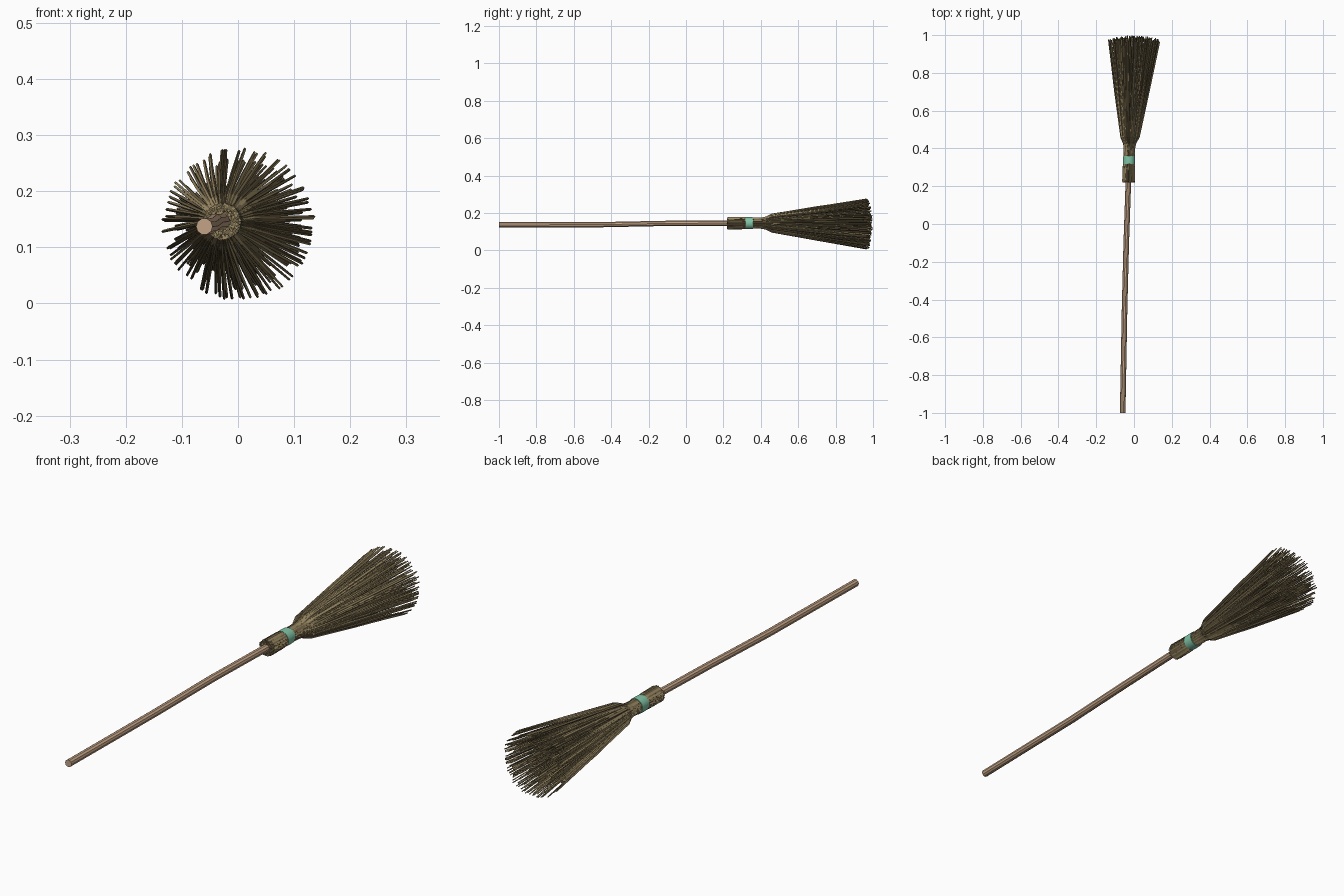
import bpy, math, random
from mathutils import Vector

if "Cube" in bpy.data.objects:
    bpy.data.objects.remove(bpy.data.objects["Cube"])

random.seed(7)


def material(name, color):
    m = bpy.data.materials.new(name)
    m.diffuse_color = (*color, 1)
    m.use_nodes = True
    m.node_tree.nodes["Principled BSDF"].inputs["Base Color"].default_value = m.diffuse_color
    return m


wood = material("wood", (0.55, 0.37, 0.24))
straw_dark = material("straw_dark", (0.17, 0.13, 0.065))
straw_light = material("straw_light", (0.34, 0.26, 0.13))
teal = material("teal", (0.22, 0.55, 0.38))


def tubes(name, paths, radius, mats, resolution=0):
    """One mesh of capped tubes; each path is a list of (x, y, z, radius scale)."""
    cu = bpy.data.curves.new(name, 'CURVE')
    cu.dimensions = '3D'
    cu.bevel_depth = radius
    cu.bevel_resolution = resolution
    cu.use_fill_caps = True
    for m in mats:
        cu.materials.append(m)
    for path in paths:
        s = cu.splines.new('POLY')
        s.points.add(len(path) - 1)
        s.material_index = random.randrange(len(mats))
        s.use_smooth = resolution > 0
        for p, (x, y, z, r) in zip(s.points, path):
            p.co = (x, y, z, 1)
            p.radius = r
    ob = bpy.data.objects.new(name, cu)
    bpy.context.collection.objects.link(ob)
    bpy.ops.object.select_all(action='DESELECT')
    bpy.context.view_layer.objects.active = ob
    ob.select_set(True)
    bpy.ops.object.convert(target='MESH')
    return bpy.context.object


# Slightly crooked handle
handle = tubes("handle", [[(-0.060, -1.0, 0.137, 1), (-0.050, -0.45, 0.138, 1),
                           (-0.041, -0.1, 0.145, 1), (-0.030, 0.22, 0.146, 1),
                           (-0.022, 0.46, 0.146, 1)]], 0.0148, [wood], 3)
bpy.ops.object.shade_smooth_by_angle()

# Bundle stations: y, centre x, centre z, outer radius
STATIONS = [(0.225, -0.028, 0.146, 0.031), (0.30, -0.027, 0.146, 0.030),
            (0.34, -0.026, 0.146, 0.026), (0.40, -0.024, 0.146, 0.027),
            (0.425, -0.023, 0.146, 0.031), (0.46, -0.021, 0.147, 0.049),
            (0.70, -0.011, 0.144, 0.091), (0.975, 0.001, 0.141, 0.136)]


def bristle(angle, f):
    path = []
    da = random.uniform(-0.05, 0.05)
    start = random.uniform(-0.006, 0.008)
    end = 0.022 * (1 - f * f) + random.uniform(-0.012, 0.003)
    for i, (y, cx, cz, r) in enumerate(STATIONS):
        last = i == len(STATIONS) - 1
        g = max(f, 0.5) if i < 5 else f      # keep clear of the handle
        rr = r * g + (random.uniform(-0.001, 0.001) if i < 5 else random.uniform(-0.002, 0.001))
        a = angle + da * i / 4
        y += start if i == 0 else end if last else 0
        path.append((cx + rr * math.cos(a), y, cz + rr * math.sin(a), 0.75 if last else 1))
    return path


# Concentric layers of twigs
paths = []
for count, f in ((84, 1.0), (70, 0.86), (56, 0.7), (40, 0.53), (26, 0.35), (12, 0.17)):
    for k in range(count):
        a = math.tau * (k + random.uniform(-0.4, 0.4)) / count
        paths.append(bristle(a, f * random.uniform(0.95, 1.0)))
tubes("bristles", paths, 0.0034, [straw_dark, straw_dark, straw_light])

# Binding band wrapped round the bundle
profile = [(-0.021, 0.027), (-0.021, 0.0315), (0, 0.0322), (0.021, 0.0315), (0.021, 0.027)]
N = 32
verts, faces = [], []
for k in range(N):
    a = math.tau * k / N
    for dy, r in profile:
        verts.append((-0.026 + r * math.cos(a) + dy * 0.03, 0.338 + dy, 0.146 + r * math.sin(a)))
P = len(profile)
for k in range(N):
    n = (k + 1) % N
    for j in range(P):
        j2 = (j + 1) % P
        faces.append((k * P + j, k * P + j2, n * P + j2, n * P + j))
me = bpy.data.meshes.new("binding_band")
me.from_pydata(verts, [], faces)
me.materials.append(teal)
band = bpy.data.objects.new("binding_band", me)
bpy.context.collection.objects.link(band)
bpy.ops.object.select_all(action='DESELECT')
bpy.context.view_layer.objects.active = band
band.select_set(True)
bpy.ops.object.shade_smooth_by_angle()
